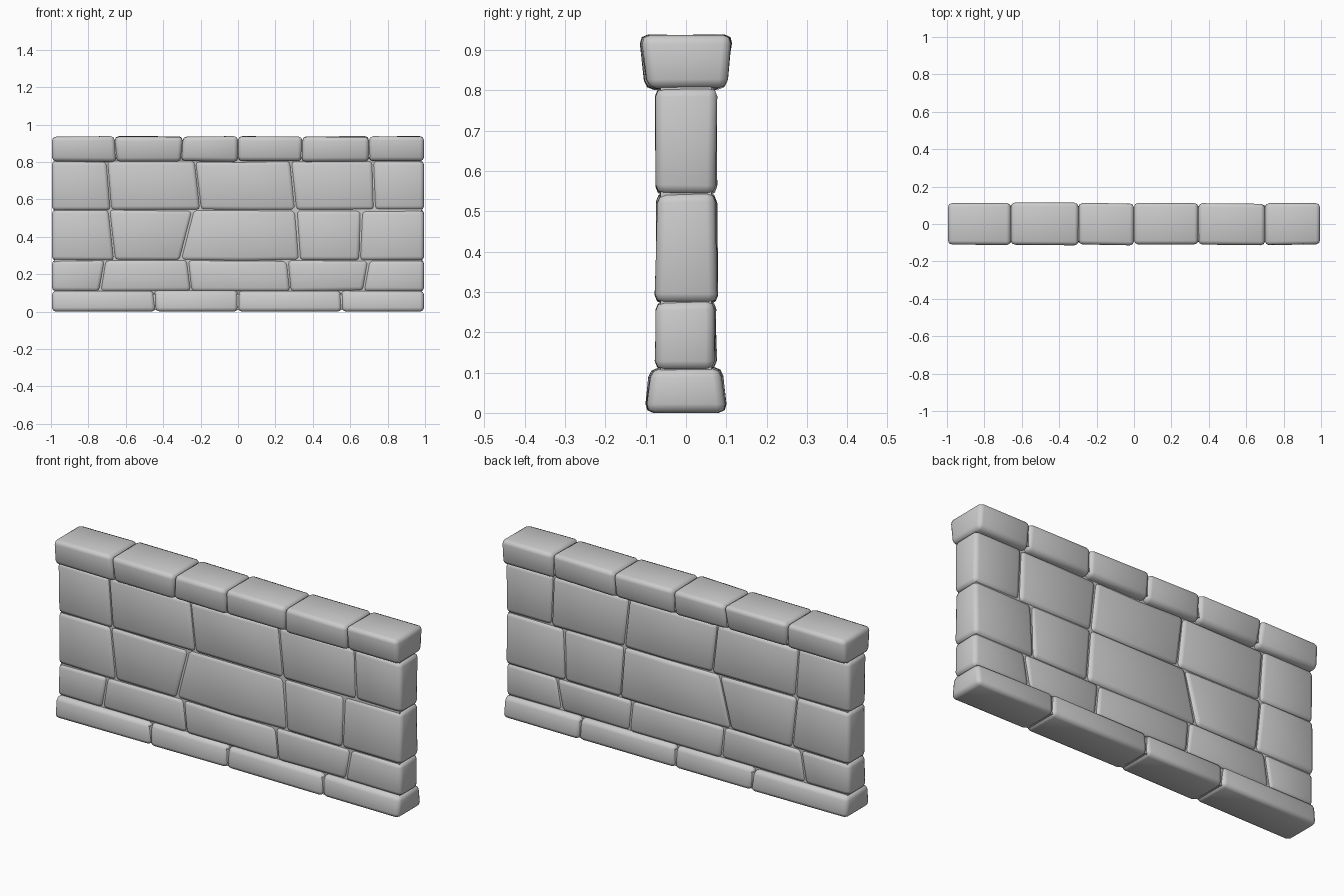
import bpy, bmesh, random
from mathutils import Vector

if "Cube" in bpy.data.objects:
    bpy.data.objects.remove(bpy.data.objects["Cube"])

random.seed(4)


def finish(bm, name):
    bmesh.ops.recalc_face_normals(bm, faces=bm.faces)
    me = bpy.data.meshes.new(name)
    bm.to_mesh(me)
    bm.free()
    ob = bpy.data.objects.new(name, me)
    bpy.context.collection.objects.link(ob)
    return ob


def stone(name, left, right, z0, z1, d0, d1, mid=False, wobble=0.004, bevel=0.022):
    """Through-stone: left/right are (bottom x, top x), d0/d1 bottom/top half depth."""
    bm = bmesh.new()
    rings = []
    for t in ((0, 0.5, 1) if mid else (0, 1)):
        xb = left[0] + (right[0] - left[0]) * t
        xt = left[1] + (right[1] - left[1]) * t
        corners = [(xb, -d0, z0), (xb, d0, z0), (xt, d1, z1), (xt, -d1, z1)]
        ring = []
        for x, y, z in corners:
            dy = random.uniform(-wobble, wobble)
            dz = random.uniform(-0.003, 0.003) if 0.01 < z else 0
            ring.append(bm.verts.new((x, y + dy, z + dz)))
        rings.append(ring)
    for a, b in zip(rings, rings[1:]):
        for i in range(4):
            j = (i + 1) % 4
            bm.faces.new((a[i], a[j], b[j], b[i]))
    bm.faces.new(rings[0])
    bm.faces.new(rings[-1])
    bmesh.ops.recalc_face_normals(bm, faces=bm.faces)
    # worn, rounded edges
    edges = [e for e in bm.edges if e.calc_face_angle() > 0.6]
    bmesh.ops.bevel(bm, geom=edges, offset=bevel, segments=2, profile=0.5,
                    affect='EDGES', clamp_overlap=True)
    for f in bm.faces:
        f.smooth = True
    return finish(bm, name)


def box(name, x, y, z0, z1):
    bm = bmesh.new()
    bmesh.ops.create_cube(bm, size=1)
    for v in bm.verts:
        v.co = Vector((v.co.x * 2 * x, v.co.y * 2 * y, z0 + (v.co.z + 0.5) * (z1 - z0)))
    return finish(bm, name)


# Courses: name, bottom z, top z, half depths, joints (bottom x, top x), ridged stones
E0, E1 = (-0.995, -0.995), (0.995, 0.995)
courses = [
    ("base", 0.0, 0.112, 0.101, 0.088,
     [(-0.44, -0.45), (0, 0), (0.555, 0.55)], []),
    ("lower", 0.108, 0.277, 0.073, 0.073,
     [(-0.74, -0.71), (-0.25, -0.27), (0.28, 0.265), (0.67, 0.70)], [2]),
    ("middle", 0.273, 0.545, 0.075, 0.073,
     [(-0.66, -0.69), (-0.31, -0.24), (0.33, 0.31), (0.65, 0.66)], [2]),
    ("upper", 0.541, 0.806, 0.074, 0.075,
     [(-0.68, -0.70), (-0.20, -0.23), (0.31, 0.28), (0.73, 0.72)], [2]),
    ("cap", 0.803, 0.936, 0.099, 0.114,
     [(-0.65, -0.66), (-0.305, -0.295), (0, 0), (0.34, 0.345), (0.70, 0.70)], []),
]
for name, z0, z1, d0, d1, joints, ridged in courses:
    ends = [E0] + joints + [E1]
    for i, (l, r) in enumerate(zip(ends, ends[1:])):
        stone(f"{name}_stone_{i + 1}", l, r, z0, z1, d0, d1,
              mid=i in ridged, wobble=0.006 if i in ridged else 0.004)

# Mortar filling the joints
box("wall_mortar", 0.98, 0.063, 0.05, 0.87)
box("base_mortar", 0.97, 0.083, 0.008, 0.095)
box("cap_mortar", 0.97, 0.09, 0.825, 0.918)
